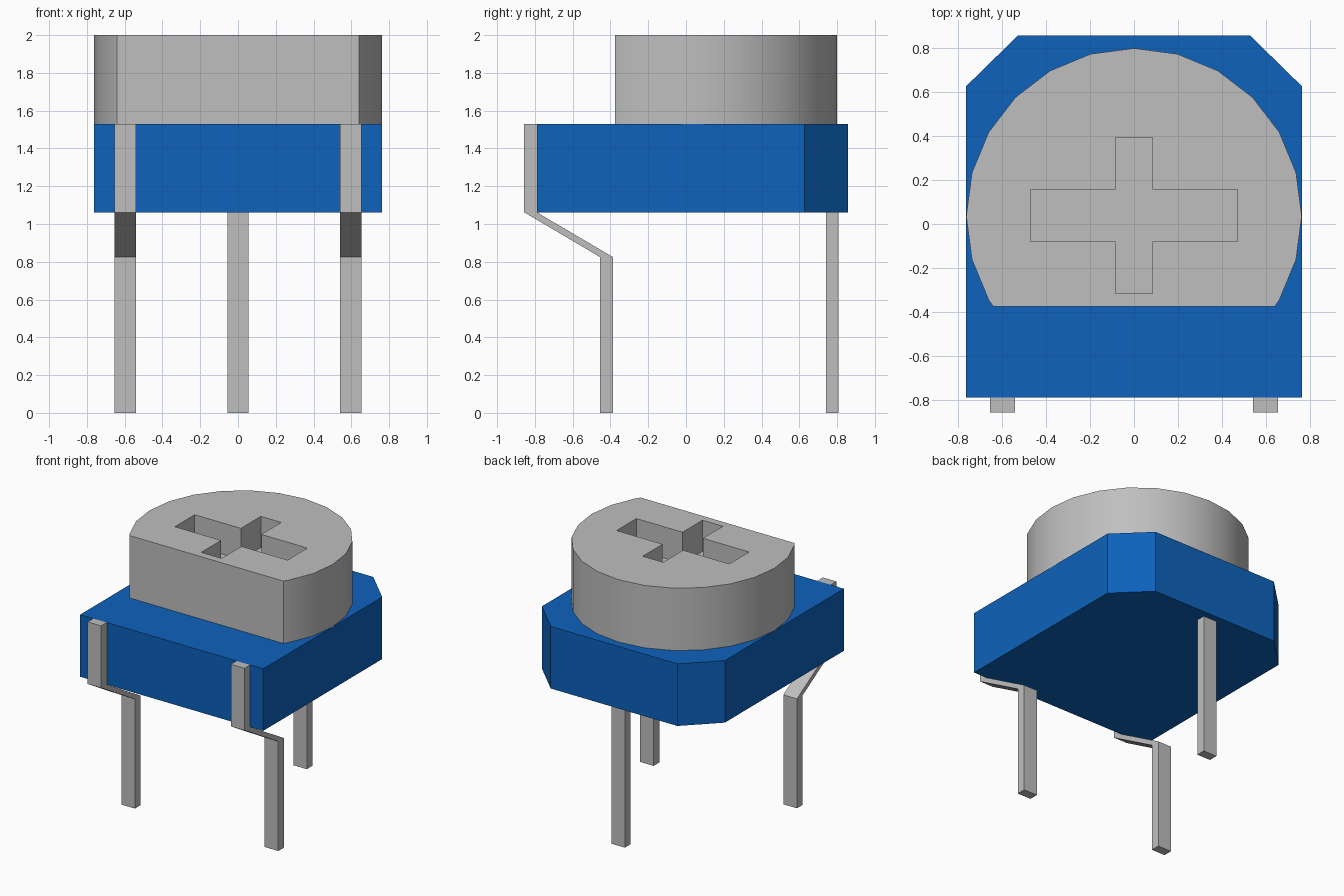
import bpy, bmesh, math
from mathutils import Vector

cube = bpy.data.objects.get("Cube")
if cube:
    bpy.data.objects.remove(cube, do_unlink=True)


def material(name, rgb):
    m = bpy.data.materials.new(name)
    m.use_nodes = True
    m.diffuse_color = (*rgb, 1)
    m.node_tree.nodes["Principled BSDF"].inputs["Base Color"].default_value = (*rgb, 1)
    return m


BLUE = material("blue plastic", (0.004, 0.122, 0.5))
GREY = material("light grey", (0.52, 0.52, 0.52))


def prism(name, outline, sweep, mat):
    """Extrude a closed outline of 3D points along the sweep vector."""
    bm = bmesh.new()
    face = bm.faces.new([bm.verts.new(p) for p in outline])
    ext = bmesh.ops.extrude_face_region(bm, geom=[face])
    verts = [g for g in ext["geom"] if isinstance(g, bmesh.types.BMVert)]
    bmesh.ops.translate(bm, verts=verts, vec=Vector(sweep))
    bmesh.ops.recalc_face_normals(bm, faces=bm.faces[:])
    mesh = bpy.data.meshes.new(name)
    bm.to_mesh(mesh)
    bm.free()
    mesh.materials.append(mat)
    obj = bpy.data.objects.new(name, mesh)
    bpy.context.collection.objects.link(obj)
    return obj


# Housing: block with two chamfered back corners
Z0, Z1, TOP = 1.062, 1.53, 2.0
W = 0.763
half = [(W, -0.79), (W, 0.627), (0.528, 0.857)]
outline = half + [(-x, y) for x, y in reversed(half)]
prism("housing", [(x, y, Z0) for x, y in outline], (0, 0, Z1 - Z0), BLUE)

# Knob: 24-sided disc with a flat cut across the front
CY, FLAT = 0.036, -0.375
arc = [(W * math.cos(math.radians(a)), CY + W * math.sin(math.radians(a)))
       for a in range(-30, 211, 15)]
knob_outline = [(0.64, FLAT)] + arc + [(-0.64, FLAT)]
knob = prism("knob", [(x, y, Z1) for x, y in knob_outline], (0, 0, TOP - Z1), GREY)

# Cross slot cut into the knob top
ax, ay, bx, by = 0.47, 0.118, 0.085, 0.355
cross = [(ax, -ay), (ax, ay), (bx, ay), (bx, by), (-bx, by), (-bx, ay),
         (-ax, ay), (-ax, -ay), (-bx, -ay), (-bx, -by), (bx, -by), (bx, -ay)]
cutter = prism("slot_cutter", [(x, y + CY + 0.002, TOP - 0.235) for x, y in cross],
               (0, 0, 0.4), GREY)
cutter.hide_render = True
cut = knob.modifiers.new("slot", "BOOLEAN")
cut.operation = "DIFFERENCE"
cut.solver = "EXACT"
cut.object = cutter
bpy.ops.object.select_all(action="DESELECT")
bpy.context.view_layer.objects.active = knob
knob.select_set(True)
bpy.ops.object.modifier_apply(modifier=cut.name)
bpy.data.objects.remove(cutter, do_unlink=True)
bpy.ops.object.shade_smooth_by_angle(angle=math.radians(30))

# Bent front pins, mirrored left and right
bent = [(-0.857, Z1), (-0.857, Z0), (-0.455, 0.825), (-0.455, 0),
        (-0.387, 0), (-0.387, 0.825), (-0.79, Z0), (-0.79, Z1)]
for side, name in ((1, "front_pin_left"), (-1, "front_pin_right")):
    prism(name, [(side * 0.541, y, z) for y, z in bent], (side * 0.113, 0, 0), GREY)

# Straight back pin
straight = [(0.74, 0), (0.808, 0), (0.808, Z0), (0.74, Z0)]
prism("back_pin", [(-0.056, y, z) for y, z in straight], (0.112, 0, 0), GREY)
